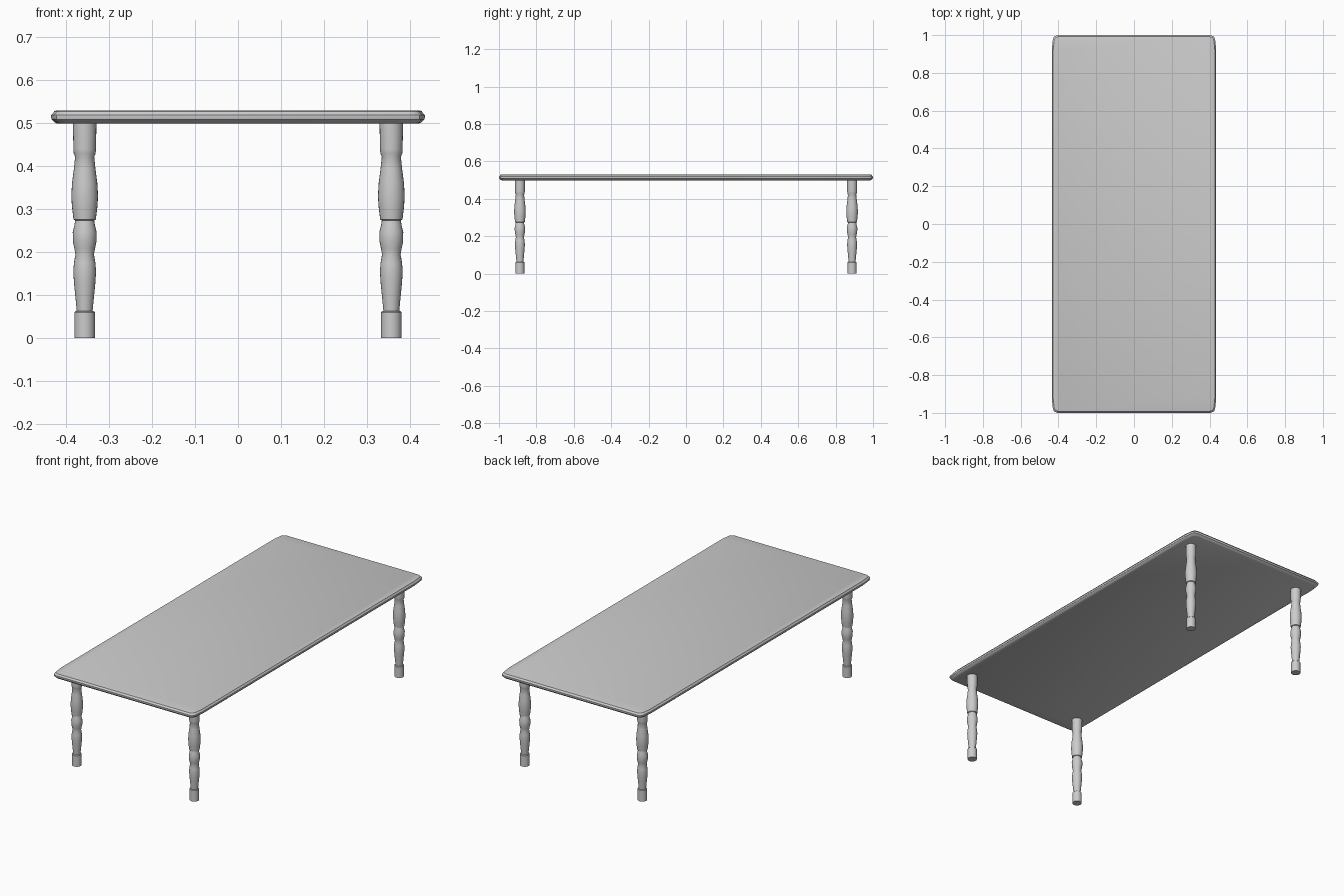
import bpy, bmesh, math

if "Cube" in bpy.data.objects:
    bpy.data.objects.remove(bpy.data.objects["Cube"])


def make_object(name, bm):
    bmesh.ops.recalc_face_normals(bm, faces=bm.faces)
    mesh = bpy.data.meshes.new(name)
    bm.to_mesh(mesh)
    bm.free()
    obj = bpy.data.objects.new(name, mesh)
    bpy.context.collection.objects.link(obj)
    bpy.ops.object.select_all(action='DESELECT')
    obj.select_set(True)
    bpy.context.view_layer.objects.active = obj
    bpy.ops.object.shade_smooth_by_angle(angle=math.radians(30))
    return obj


def loft(name, rings):
    """Skin a stack of closed rings and cap both ends."""
    bm = bmesh.new()
    loops = [[bm.verts.new(p) for p in ring] for ring in rings]
    n = len(loops[0])
    for a, b in zip(loops, loops[1:]):
        for i in range(n):
            j = (i + 1) % n
            bm.faces.new((a[i], a[j], b[j], b[i]))
    bm.faces.new(loops[0][::-1])
    bm.faces.new(loops[-1])
    return make_object(name, bm)


# Tabletop: softened rectangle with a moulded edge
def top_outline(inset, z):
    quarter = [(0.435, 0.93), (0.429, 0.98), (0.423, 0.993), (0.405, 1.0)]
    q = [(x - inset, y - inset) for x, y in quarter]
    pts = (q + [(-x, y) for x, y in q[::-1]]
           + [(-x, -y) for x, y in q] + [(x, -y) for x, y in q[::-1]])
    return [(x, y, z) for x, y in pts]


edge = [(0.014, 0.499), (0.008, 0.502), (0.001, 0.509), (0.0, 0.513),
        (0.0, 0.519), (0.005, 0.524), (0.007, 0.528), (0.013, 0.530)]
loft("tabletop", [top_outline(i, z) for i, z in edge])

# Turned legs: (radius, height) from foot to top
profile = [(0.0240, 0.0), (0.0240, 0.060), (0.0225, 0.062), (0.0185, 0.063),
           (0.0210, 0.090), (0.0250, 0.130), (0.0265, 0.155), (0.0250, 0.175),
           (0.0215, 0.195), (0.0240, 0.208), (0.0275, 0.225), (0.0278, 0.247),
           (0.0240, 0.262), (0.0220, 0.274), (0.0260, 0.276), (0.0295, 0.305),
           (0.0312, 0.330), (0.0295, 0.360), (0.0250, 0.395), (0.0222, 0.422),
           (0.0255, 0.430), (0.0262, 0.440), (0.0275, 0.502)]
SIDES = 24
for yname, sy in (("front", -1), ("back", 1)):
    for xname, sx in (("left", -1), ("right", 1)):
        rings = [[(r * math.cos(2 * math.pi * k / SIDES),
                   r * math.sin(2 * math.pi * k / SIDES), z)
                  for k in range(SIDES)] for r, z in profile]
        leg = loft(f"{yname}_{xname}_leg", rings)
        leg.location = (sx * 0.357, sy * 0.888, 0)
